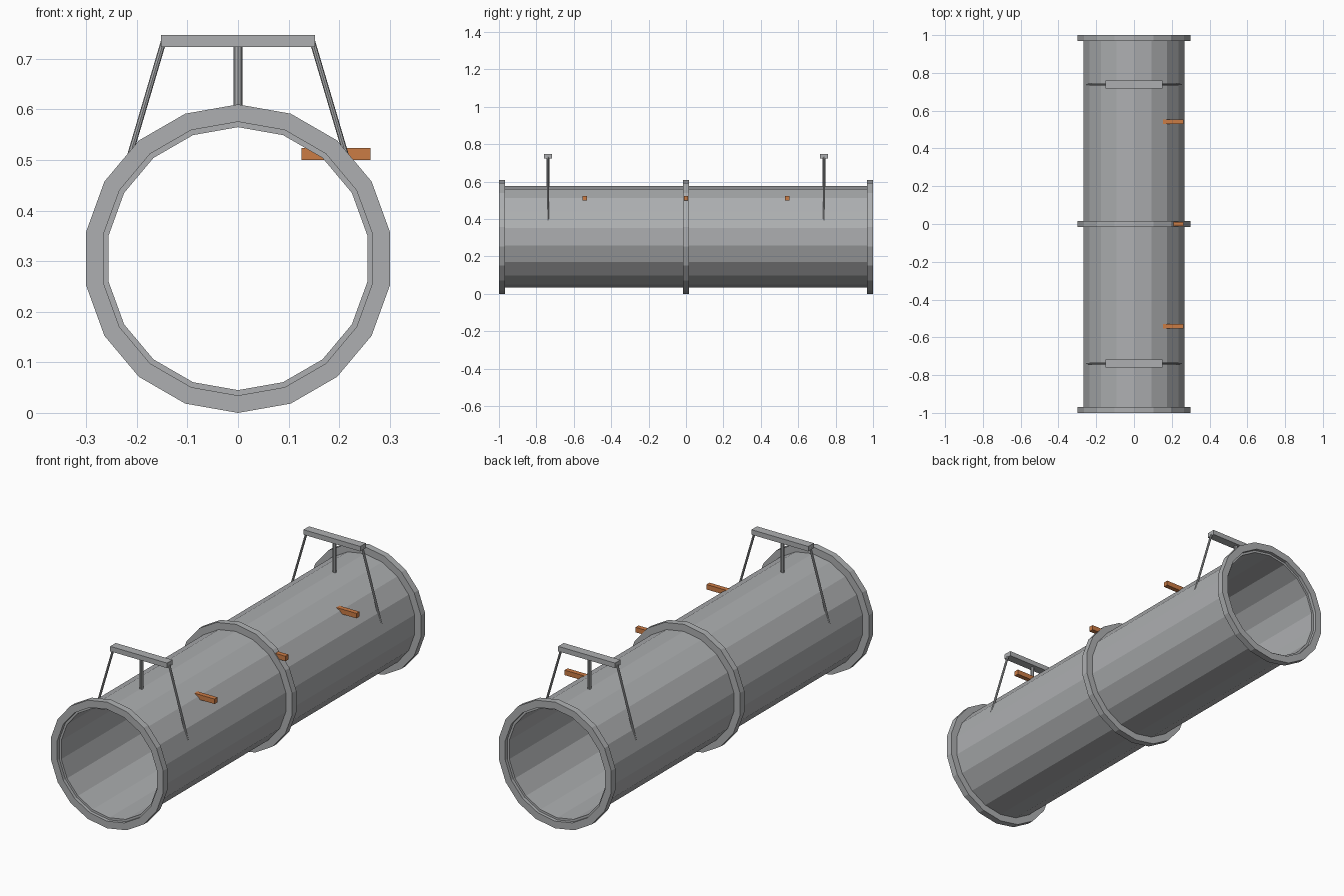
import bpy, bmesh, math
from mathutils import Vector

cube = bpy.data.objects.get("Cube")
if cube:
    bpy.data.objects.remove(cube)

SIDES = 18
AXIS_Z = 0.305


def material(name, rgb):
    mat = bpy.data.materials.new(name)
    mat.use_nodes = True
    mat.diffuse_color = (*rgb, 1)
    mat.node_tree.nodes["Principled BSDF"].inputs["Base Color"].default_value = (*rgb, 1)
    return mat


steel = material("steel grey", (0.42, 0.43, 0.44))
copper = material("copper orange", (0.60, 0.20, 0.06))


def finish(bm, name, mat):
    bmesh.ops.recalc_face_normals(bm, faces=bm.faces)
    mesh = bpy.data.meshes.new(name)
    bm.to_mesh(mesh)
    bm.free()
    mesh.materials.append(mat)
    obj = bpy.data.objects.new(name, mesh)
    bpy.context.collection.objects.link(obj)
    return obj


def ring(name, outer, inner, length, y, mat):
    """Hollow faceted cylinder lying along y."""
    bm = bmesh.new()
    profile = [(outer, -length / 2), (outer, length / 2),
               (inner, length / 2), (inner, -length / 2)]
    loops = []
    for i in range(SIDES):
        a = math.tau * i / SIDES
        loops.append([bm.verts.new((r * math.sin(a), y + d, AXIS_Z + r * math.cos(a)))
                      for r, d in profile])
    for i, here in enumerate(loops):
        after = loops[(i + 1) % SIDES]
        for j in range(4):
            k = (j + 1) % 4
            bm.faces.new((here[j], here[k], after[k], after[j]))
    return finish(bm, name, mat)


def box(name, size, centre, mat):
    bm = bmesh.new()
    bmesh.ops.create_cube(bm, size=1)
    bmesh.ops.scale(bm, vec=size, verts=bm.verts)
    bmesh.ops.translate(bm, vec=centre, verts=bm.verts)
    return finish(bm, name, mat)


def rod(name, start, end, radius, mat):
    start, end = Vector(start), Vector(end)
    axis = end - start
    bm = bmesh.new()
    bmesh.ops.create_cone(bm, cap_ends=True, segments=8, radius1=radius,
                          radius2=radius, depth=axis.length)
    bmesh.ops.rotate(bm, cent=(0, 0, 0), verts=bm.verts,
                     matrix=axis.to_track_quat("Z", "Y").to_matrix())
    bmesh.ops.translate(bm, vec=(start + end) / 2, verts=bm.verts)
    return finish(bm, name, mat)


# Pipe and its three flanges
ring("pipe", 0.271, 0.26, 1.968, 0, steel)
for place, y in (("front", -0.984), ("middle", 0), ("back", 0.984)):
    ring(place + "_flange", 0.305, 0.2705, 0.032, y, steel)

# Raised crossbars on a post and two splayed struts
for place, y in (("front", -0.738), ("back", 0.738)):
    box(place + "_crossbar", (0.304, 0.042, 0.024), (0, y, 0.735), steel)
    rod(place + "_post", (0, y, 0.73), (0, y, 0.568), 0.0085, steel)
    for side, s in (("left", 1), ("right", -1)):
        rod(f"{place}_{side}_strut", (s * 0.147, y, 0.735),
            (s * 0.249, y, 0.39), 0.0055, steel)

# Short pegs through the left wall
for place, y in (("front", -0.542), ("middle", 0), ("back", 0.542)):
    box(place + "_peg", (0.136, 0.023, 0.024), (0.194, y, 0.512), copper)
